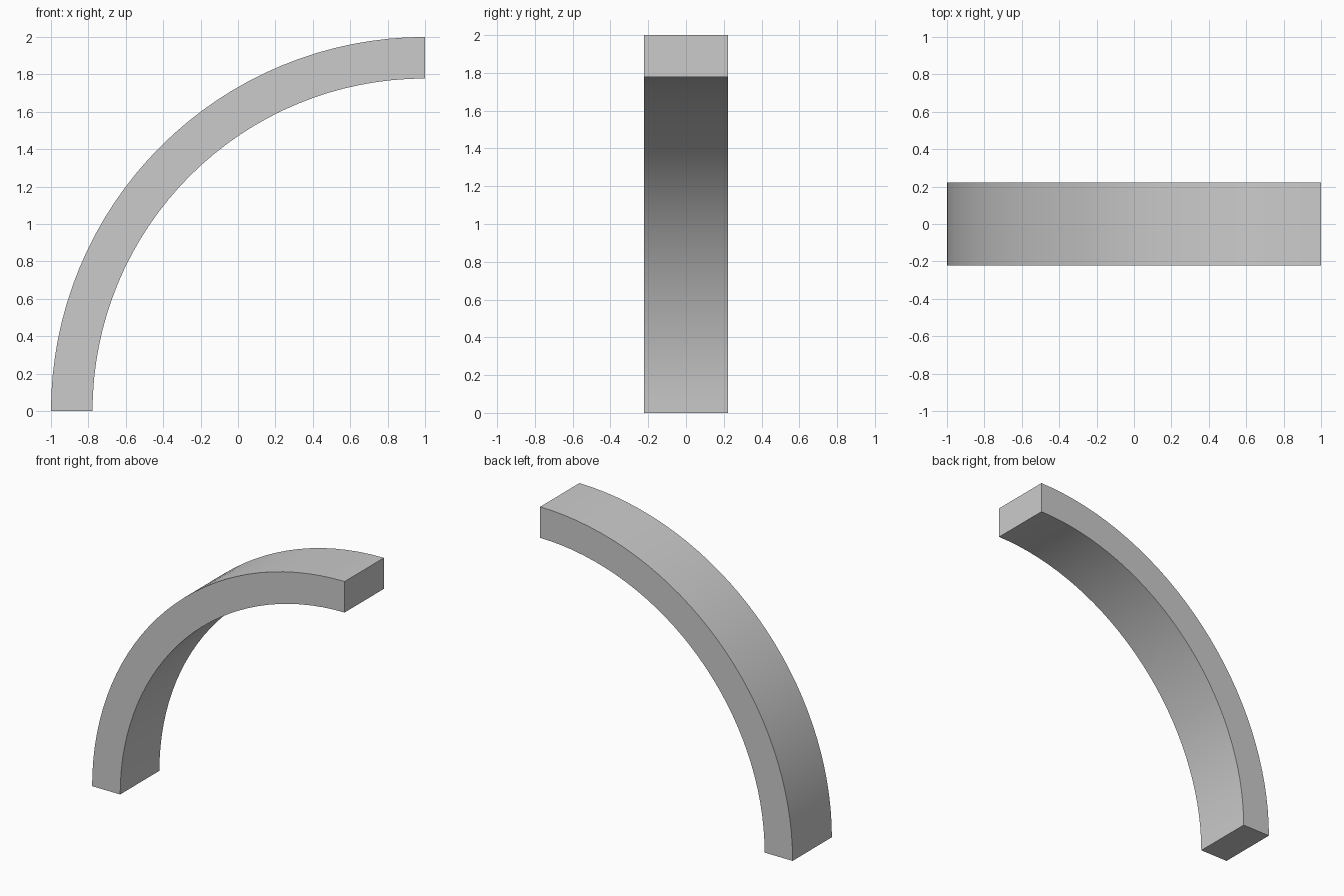
import bpy, bmesh
from math import cos, sin, pi, radians

if "Cube" in bpy.data.objects:
    bpy.data.objects.remove(bpy.data.objects["Cube"])

OUTER, INNER, HALF_WIDTH, STEPS = 2.0, 1.778, 0.222, 32


def arc(radius):
    # Quarter circle about (x=1, z=0), from the foot up to the top end
    return [(1 - radius * cos(pi / 2 * i / STEPS), radius * sin(pi / 2 * i / STEPS))
            for i in range(STEPS + 1)]


# Quarter arch: rectangular section swept along the arc
bm = bmesh.new()
sections = []
for (xo, zo), (xi, zi) in zip(arc(OUTER), arc(INNER)):
    sections.append([bm.verts.new(p) for p in (
        (xo, -HALF_WIDTH, zo), (xo, HALF_WIDTH, zo),
        (xi, HALF_WIDTH, zi), (xi, -HALF_WIDTH, zi))])
for a, b in zip(sections, sections[1:]):
    for k in range(4):
        n = (k + 1) % 4
        bm.faces.new((a[k], a[n], b[n], b[k]))

# End caps
bm.faces.new(sections[0])
bm.faces.new(sections[-1])
bmesh.ops.recalc_face_normals(bm, faces=bm.faces)

mesh = bpy.data.meshes.new("quarter_arch")
bm.to_mesh(mesh)
bm.free()
arch = bpy.data.objects.new("quarter_arch", mesh)
bpy.context.collection.objects.link(arch)

# Smooth curved faces, sharp edges
bpy.context.view_layer.objects.active = arch
arch.select_set(True)
bpy.ops.object.shade_smooth_by_angle(angle=radians(30))
